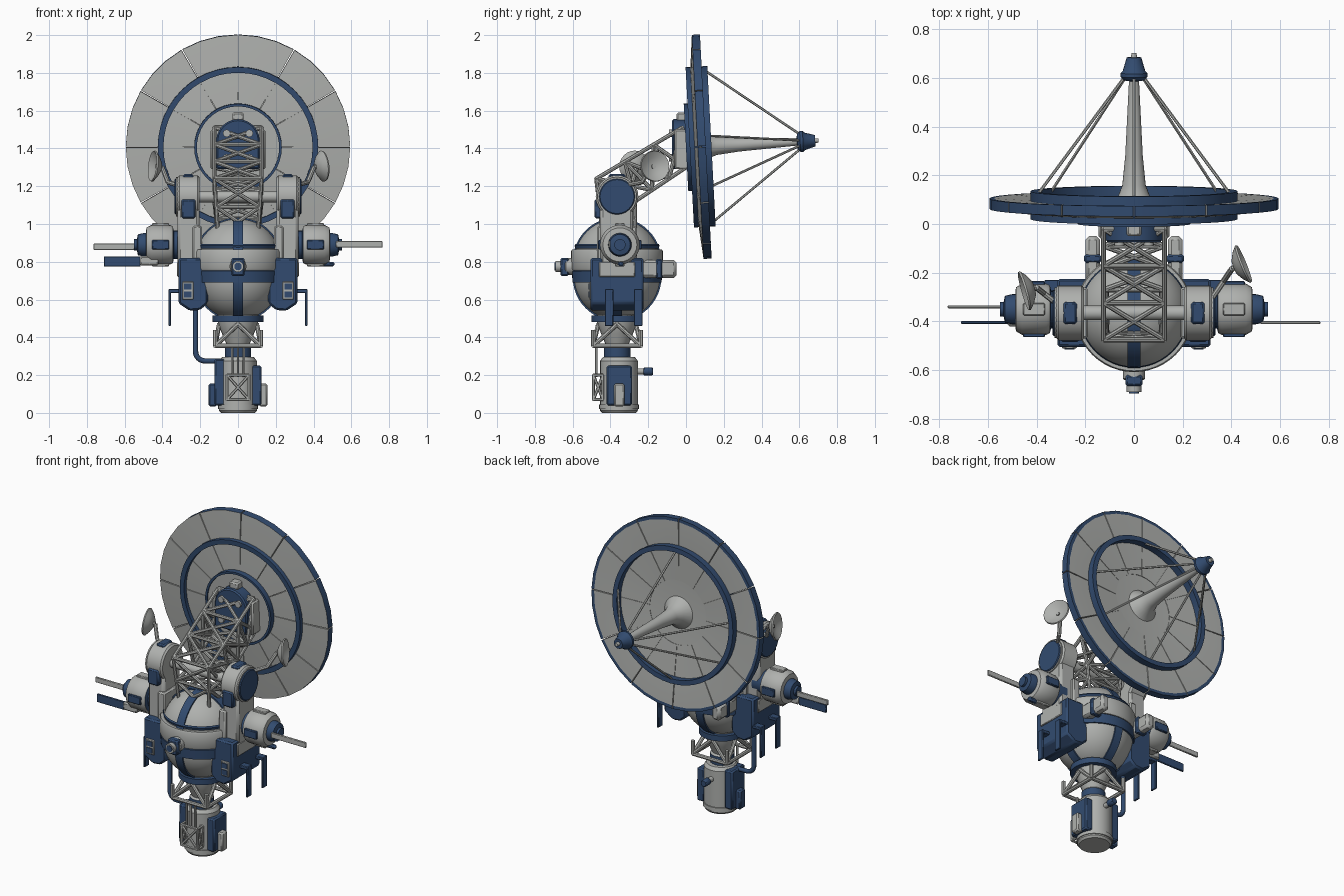
import bpy, bmesh, math
from math import sin, cos, pi, radians
from mathutils import Matrix, Vector

if "Cube" in bpy.data.objects:
    bpy.data.objects.remove(bpy.data.objects["Cube"])


def material(name, col):
    m = bpy.data.materials.new(name)
    m.diffuse_color = (*col, 1)
    m.use_nodes = True
    m.node_tree.nodes["Principled BSDF"].inputs["Base Color"].default_value = m.diffuse_color
    return m


GREY = material("light_grey", (0.43, 0.44, 0.425))
BLUE = material("navy_blue", (0.032, 0.071, 0.16))


def finish(name, bm, mats, bevel=0, M=None):
    if M is not None:
        bm.transform(M)
    bmesh.ops.recalc_face_normals(bm, faces=bm.faces)
    me = bpy.data.meshes.new(name)
    bm.to_mesh(me)
    bm.free()
    for m in (mats if isinstance(mats, (list, tuple)) else [mats]):
        me.materials.append(m)
    me.shade_smooth()
    me.set_sharp_from_angle(angle=radians(32))
    ob = bpy.data.objects.new(name, me)
    bpy.context.collection.objects.link(ob)
    if bevel:
        b = ob.modifiers.new("bevel", 'BEVEL')
        b.width, b.segments = bevel, 1
    return ob


def box(name, x, y, z, mat, bevel=0.008):
    bm = bmesh.new()
    bmesh.ops.create_cube(bm, size=1)
    M = Matrix.Translation([(a + b) / 2 for a, b in (x, y, z)]) @ \
        Matrix.Diagonal([abs(b - a) for a, b in (x, y, z)] + [1])
    return finish(name, bm, mat, bevel, M)


def add_rod(bm, a, b, r, n=8, r2=None):
    a, b = Vector(a), Vector(b)
    d = b - a
    M = Matrix.Translation((a + b) / 2) @ d.to_track_quat('Z', 'Y').to_matrix().to_4x4()
    bmesh.ops.create_cone(bm, cap_ends=True, segments=n, radius1=r,
                          radius2=r if r2 is None else r2, depth=d.length, matrix=M)


def rods(name, pairs, r, mat, n=8, r2=None, M=None, bevel=0):
    bm = bmesh.new()
    for a, b in pairs:
        add_rod(bm, a, b, r, n, r2)
    return finish(name, bm, mat, bevel, M)


def lathe(name, prof, mat, M=None, n=40, sectors=None, closed=False, rule=None):
    """Revolve (radius, height) points about z, whole or in sectors."""
    bm = bmesh.new()
    for a0, a1, k in sectors or [(0, 2 * pi, n)]:
        rings = [[bm.verts.new((r * cos(a0 + (a1 - a0) * i / k), r * sin(a0 + (a1 - a0) * i / k), h))
                  for r, h in prof] for i in range(k + 1)]
        m = len(prof)
        for i in range(k):
            for j in range(m if closed else m - 1):
                q = (j + 1) % m
                f = bm.faces.new((rings[i][j], rings[i][q], rings[i + 1][q], rings[i + 1][j]))
                f.material_index = rule(j) if rule else 0
        if sectors:
            bm.faces.new(rings[0])
            bm.faces.new(rings[-1])
    bmesh.ops.remove_doubles(bm, verts=bm.verts, dist=1e-5)
    return finish(name, bm, mat, 0, M)


def prism(name, pts, y, mat, bevel=0.008):
    """Extrude an (x, z) outline along y."""
    bm = bmesh.new()
    f = bm.faces.new([bm.verts.new((px, y[0], pz)) for px, pz in pts])
    g = bmesh.ops.extrude_face_region(bm, geom=[f])['geom']
    bmesh.ops.translate(bm, vec=(0, y[1] - y[0], 0), verts=[v for v in g if isinstance(v, bmesh.types.BMVert)])
    return finish(name, bm, mat, bevel)


def truss(A, B, bays):
    """Lattice box between two quads: chords, rungs and crossed diagonals."""
    A, B = [Vector(p) for p in A], [Vector(p) for p in B]
    st = [[a.lerp(b, i / bays) for a, b in zip(A, B)] for i in range(bays + 1)]
    out = list(zip(A, B))
    for i, s in enumerate(st):
        for j in range(4):
            k = (j + 1) % 4
            out.append((s[j], s[k]))
            if i < bays:
                out += [(s[j], st[i + 1][k]), (s[k], st[i + 1][j])]
    return out


Y0 = -0.365   # body axis
T = Matrix.Translation

# ---- main dish, in its own frame (local z = pointing axis)
D = T((0, 0, 1.405)) @ Matrix.Rotation(radians(-87), 4, 'X')
lathe("dish_panels", [(0.20, 0.03), (0.42, 0.045), (0.594, 0.062), (0.594, 0.105), (0.575, 0.105), (0.42, 0.095), (0.20, 0.08)],
      [GREY, BLUE], D, closed=True, rule=lambda j: 1 if j in (2, 3) else 0,
      sectors=[(radians(30 * i + 0.3), radians(30 * i + 29.7), 3) for i in range(12)])
lathe("dish_core", [(0, 0.03), (0.41, 0.05), (0.41, 0.09), (0.21, 0.078), (0, 0.07)], GREY, D, 36)
lathe("dish_stiffening_ring", [(0.395, 0.02), (0.425, 0.02), (0.425, 0.135), (0.395, 0.135)], BLUE, D, 48, closed=True)
lathe("dish_back_ring", [(0.218, 0.0), (0.232, 0.0), (0.232, 0.06), (0.218, 0.06)], BLUE, D, 40, closed=True)
lathe("dish_back_plate", [(0, 0.008), (0.218, 0.008), (0.218, 0.05)], GREY, D, 40)
lathe("feed_mast", [(0.10, 0.075), (0.065, 0.115), (0.048, 0.16), (0.036, 0.28), (0.02, 0.6)], GREY, D, 24)
lathe("feed_head", [(0, 0.585), (0.04, 0.59), (0.056, 0.605), (0.056, 0.62), (0.046, 0.63), (0.03, 0.685), (0, 0.685)], BLUE, D, 20)
lathe("feed_tip", [(0, 0.68), (0.014, 0.68), (0.01, 0.703), (0, 0.703)], GREY, D, 12)
rods("feed_struts", [((0.41 * cos(radians(a)), -0.41 * sin(radians(a)), 0.11),
                      (0.035 * cos(radians(a)), -0.035 * sin(radians(a)), 0.61)) for a in (90, 8, 172, -32, 212, -90)],
     0.0065, GREY, 6, M=D)

# ---- hub behind the dish
hub = [(0.115 * cos(pi * i / 12), 1.44 + 0.115 * sin(pi * i / 12)) for i in range(13)] + [(-0.115, 1.29), (0.115, 1.29)]
prism("dish_hub", hub, (-0.075, 0.03), BLUE)
for s in (1, -1):
    box("hub_bracket", (s * 0.12, s * 0.145), (-0.06, 0.03), (1.29, 1.5), GREY)
rods("hub_bolts", [((x, -0.09, z), (x, -0.06, z)) for x in (-0.06, 0.06) for z in (1.35, 1.48)], 0.02, GREY, 12)
box("hub_cap", (-0.03, 0.03), (-0.05, 0.02), (1.54, 1.59), GREY)

# ---- lattice boom
def quad(w, y1, z1, y2, z2):
    return [(-w, y1, z1), (w, y1, z1), (w, y2, z2), (-w, y2, z2)]


base, elbow, top = quad(0.105, -0.44, 0.94, -0.27, 0.94), quad(0.125, -0.475, 1.24, -0.27, 1.12), quad(0.125, -0.02, 1.51, 0.0, 1.30)
rods("boom_lower", truss(base, elbow, 2), 0.011, GREY)
rods("boom_upper", truss(elbow, top, 3), 0.011, GREY)
rods("boom_pivot", [((-0.25, Y0, 1.145), (0.25, Y0, 1.145))], 0.03, GREY, 16)

# ---- body: two domes with a waist band
arc = [radians(-90 + 7.5 * i) for i in range(13)]
dome = [(0.228 * cos(a), 0.72 + 0.228 * sin(a)) for a in arc]
dome += [(r, 1.52 - z) for r, z in reversed(dome)]
lathe("body", dome, GREY, T((0, Y0, 0)), 48)
lathe("waist_band", [(0.22, 0.755), (0.238, 0.755), (0.243, 0.765), (0.243, 0.855), (0.238, 0.865), (0.22, 0.865)], GREY, T((0, Y0, 0)), 48)
lathe("waist_stripe", [(0.22, 0.69), (0.236, 0.69), (0.239, 0.75), (0.22, 0.76)], BLUE, T((0, Y0, 0)), 48)
lathe("upper_stripe", [(0.22, 0.87), (0.225, 0.885), (0.22, 0.895)], BLUE, T((0, Y0, 0)), 48)
for z in (0.72, 0.80):
    for axis in 'XY':
        lathe("dome_stripe", [(0.22, -0.026), (0.235, -0.026), (0.235, 0.026), (0.22, 0.026)], BLUE,
              T((0, Y0, z)) @ Matrix.Rotation(pi / 2, 4, axis), 48, closed=True)

# ---- front nozzle
rods("nozzle_base", [((0, -0.64, 0.775), (0, -0.58, 0.775))], 0.045, GREY, 16, bevel=0.005)
box("nozzle_block", (-0.035, 0.035), (-0.665, -0.62), (0.725, 0.82), BLUE)
rods("nozzle_tube", [((0, -0.69, 0.775), (0, -0.63, 0.775))], 0.03, GREY, 16)
rods("nozzle_mouth", [((0, -0.695, 0.775), (0, -0.685, 0.775))], 0.02, BLUE, 16)

# ---- side assemblies
for s in (1, -1):
    def X(a, b):
        return (s * a, s * b)

    def P(x, y, z):
        return (s * x, y, z)

    box("pillar", X(0.205, 0.32), (-0.455, -0.28), (0.75, 1.15), GREY, 0.015)
    rods("pillar_head", [(P(0.205, Y0, 1.145), P(0.32, Y0, 1.145))], 0.113, GREY, 28, bevel=0.01)
    rods("pillar_disc", [(P(0.31, Y0, 1.145), P(0.335, Y0, 1.145))], 0.095, BLUE, 24, bevel=0.005)
    rods("pillar_disc_rim", [(P(0.31, Y0, 1.145), P(0.327, Y0, 1.145))], 0.104, GREY, 24)
    box("pillar_front_plate", X(0.225, 0.30), (-0.485, -0.44), (1.03, 1.13), BLUE)
    box("pillar_top_plate", X(0.235, 0.29), (-0.41, -0.32), (1.22, 1.264), BLUE)
    box("inner_bracket", X(0.19, 0.24), (-0.47, -0.26), (0.72, 0.99), GREY)
    box("rear_arm", X(0.14, 0.20), (-0.24, -0.05), (0.715, 0.81), GREY, 0.015)
    box("rear_arm_band", X(0.135, 0.205), (-0.16, -0.125), (0.71, 0.815), BLUE)

    # equipment box with windows and hanging blades
    prism("equipment_box", [(s * x, z) for x, z in ((0.16, 0.58), (0.20, 0.545), (0.255, 0.54), (0.315, 0.58), (0.315, 0.82), (0.18, 0.82), (0.18, 0.70), (0.16, 0.69))],
          (-0.505, -0.225), BLUE, 0.01)
    box("window_frame", X(0.235, 0.295), (-0.512, -0.49), (0.60, 0.695), GREY, 0.004)
    for z in (0.61, 0.652):
        box("window_pane", X(0.245, 0.285), (-0.516, -0.505), (z, z + 0.032), BLUE, 0)
    box("box_side_panel", X(0.31, 0.322), (-0.46, -0.27), (0.72, 0.80), GREY, 0.004)
    for y in (-0.43, -0.275):
        box("blade_arm", X(0.30, 0.368), (y, y + 0.045), (0.635, 0.655), BLUE, 0.003)
        box("blade", X(0.355, 0.368), (y, y + 0.045), (0.46, 0.655), BLUE, 0.003)

    # side pod, axis along x
    lathe("pod", [(0, 0.27), (0.075, 0.27), (0.075, 0.34), (0.097, 0.345), (0.105, 0.36), (0.105, 0.46), (0.09, 0.485), (0.062, 0.487), (0.062, 0.50), (0.055, 0.53), (0.03, 0.535), (0.03, 0.55), (0, 0.55)],
          [GREY, BLUE], T((0, -0.35, 0.89)) @ Matrix.Rotation(s * pi / 2, 4, 'Y'), 24, rule=lambda j: 1 if j in (1, 2) or j > 6 else 0)
    for a in range(4):
        M = T((s * 0.41, -0.35, 0.89)) @ Matrix.Rotation(a * pi / 2, 4, 'X') @ T((0, 0, 0.10))
        box("pod_plate", (-0.045, 0.045), (-0.025, 0.025), (-0.012, 0.015), BLUE if a % 2 else GREY, 0.004).matrix_world = M

# ---- pod blades (not symmetric)
box("left_blade_grey", (-0.765, -0.52), (-0.346, -0.334), (0.862, 0.896), GREY, 0.003)
box("left_blade_blue", (-0.71, -0.515), (-0.41, -0.398), (0.775, 0.828), BLUE, 0.003)
box("left_blade_mount", (-0.52, -0.42), (-0.42, -0.385), (0.78, 0.83), GREY)
box("right_blade_grey", (0.52, 0.765), (-0.411, -0.399), (0.875, 0.91), GREY, 0.003)
box("right_mount", (0.42, 0.51), (-0.36, -0.33), (0.775, 0.80), BLUE)

# ---- small dishes on stems
for name, c, d, root in (("right", (0.435, -0.17, 1.305), (0.93, 0.38, 0.1), (0.29, -0.35, 1.2)),
                         ("left", (-0.435, -0.27, 1.305), (-0.95, -0.27, 0.1), (-0.30, -0.34, 1.2))):
    M = T(c) @ Vector(d).to_track_quat('Z', 'Y').to_matrix().to_4x4()
    lathe(name + "_small_dish", [(0, -0.025), (0.03, -0.025), (0.06, -0.008), (0.083, 0.012), (0.08, 0.02), (0.045, 0.0), (0, -0.01)], GREY, M, 24)
    back = Vector(c) - Vector(d) * 0.035
    low = Vector((back.x, back.y, 1.23)).lerp(Vector(root), 0.3)
    rods(name + "_dish_stem", [(c, back), (back, low), (low, root)], 0.012, GREY)

# ---- neck with braces
lathe("neck", [(0.07, 0.29), (0.07, 0.35), (0.06, 0.36), (0.085, 0.42), (0.105, 0.47), (0.11, 0.53)], [GREY, BLUE],
      T((0, Y0, 0)), 20, rule=lambda j: 1 if j == 0 else 0)
lathe("neck_ring", [(0.085, 0.48), (0.135, 0.48), (0.135, 0.515), (0.085, 0.515)], BLUE, T((0, Y0, 0)), 24, closed=True)
c4 = [(-1, -1), (1, -1), (1, 1), (-1, 1)]
brace = []
for i, (x, y) in enumerate(c4):
    x2, y2 = c4[(i + 1) % 4]
    a, b = (x * 0.12, Y0 + y * 0.125, 0.355), (x2 * 0.12, Y0 + y2 * 0.125, 0.355)
    m = ((x + x2) * 0.05, Y0 + (y + y2) * 0.05, 0.47)
    brace += [(a, b), (a, m), (b, m), (a, (x * 0.12, Y0 + y * 0.125, 0.44))]
rods("neck_braces", brace, 0.012, GREY)

# ---- lower barrel
B = T((0, -0.355, 0))
lathe("barrel", [(0, 0), (0.09, 0), (0.1, 0.012), (0.1, 0.275), (0.085, 0.295), (0, 0.295)], GREY, B, 24)
lathe("barrel_foot", [(0.095, 0.02), (0.106, 0.02), (0.106, 0.045), (0.095, 0.045)], GREY, B, 24, closed=True)
for s in (1, -1):
    box("barrel_side_panel", (s * 0.07, s * 0.125), (-0.42, -0.285), (0.04, 0.285 if s < 0 else 0.25), BLUE)
    box("barrel_side_pack", (s * 0.11, s * 0.155), (-0.38, -0.325), (0.035, 0.155), GREY if s > 0 else BLUE)
rods("barrel_rack", truss(quad(0.058, -0.49, 0.07, -0.44, 0.07), quad(0.058, -0.49, 0.2, -0.44, 0.2), 1), 0.008, GREY, 6)
rods("rack_lines", [((x, -0.475, 0.19), (x, -0.475, 0.36)) for x in (-0.03, 0.0, 0.03)], 0.007, GREY, 6)
rods("barrel_port", [((0, -0.28, 0.22), (0, -0.18, 0.22))], 0.016, GREY, 12)
rods("barrel_port_cap", [((0, -0.225, 0.22), (0, -0.175, 0.22))], 0.022, BLUE, 12, bevel=0.004)

# ---- bent feed pipe on the left
pts = [(-0.225, 0.57), (-0.225, 0.33)] + [(-0.175 - 0.05 * cos(a), 0.325 - 0.05 * sin(a))
                                         for a in [radians(15 * i) for i in range(1, 7)]] + [(-0.08, 0.275)]
cu = bpy.data.curves.new("feed_pipe", 'CURVE')
cu.dimensions, cu.bevel_depth, cu.bevel_resolution = '3D', 0.014, 2
sp = cu.splines.new('POLY')
sp.points.add(len(pts) - 1)
for p, (x, z) in zip(sp.points, pts):
    p.co = (x, Y0, z, 1)
cu.materials.append(BLUE)
bpy.context.collection.objects.link(bpy.data.objects.new("feed_pipe", cu))
